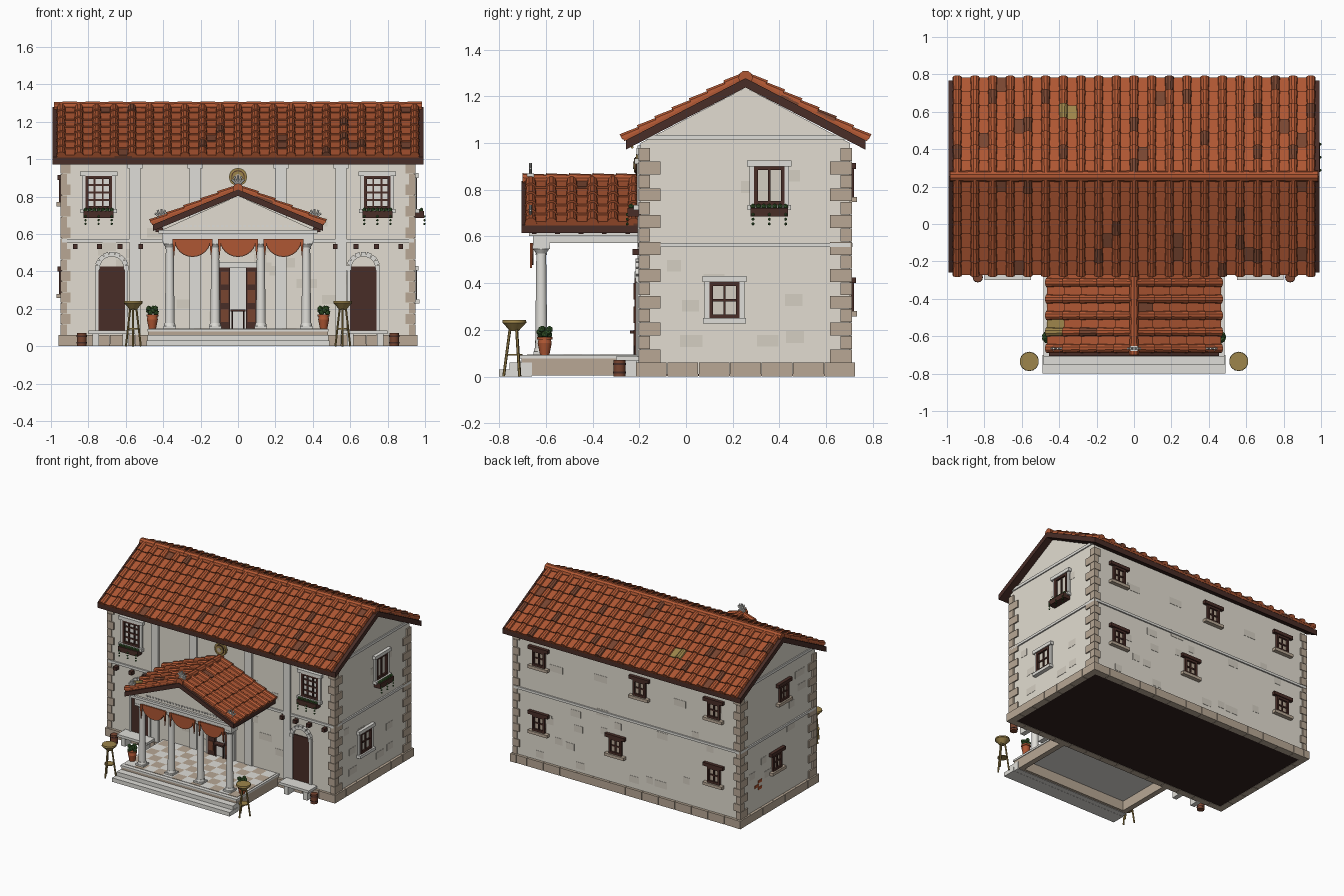
import bpy, bmesh, math, random
from mathutils import Matrix, Vector

if "Cube" in bpy.data.objects:
    bpy.data.objects.remove(bpy.data.objects["Cube"])

random.seed(7)
COLOURS = {
    "plaster": (0.76, 0.72, 0.635), "worn_plaster": (0.66, 0.62, 0.54), "stone": (0.48, 0.39, 0.30),
    "marble": (0.74, 0.73, 0.69), "terracotta": (0.43, 0.095, 0.033), "dark_tile": (0.19, 0.06, 0.03),
    "dark_wood": (0.065, 0.026, 0.020), "bronze": (0.34, 0.235, 0.07), "leaf": (0.045, 0.12, 0.03),
    "shadow_floor": (0.03, 0.015, 0.013)}
for name, c in COLOURS.items():
    bpy.data.materials.new(name).diffuse_color = (*c, 1)
KEYS, I, T, SIDES = list(COLOURS), Matrix.Identity(4), Matrix.Translation, (-1, 1)
bm = bmesh.new()  # the part being built


def rot(deg, axis):
    return Matrix.Rotation(math.radians(deg), 4, axis)


def paint(verts, mat):
    for f in {f for v in verts for f in v.link_faces}:
        f.material_index = KEYS.index(mat)


def box(x, y, z, mat, M=I):
    """Box between two limits per axis."""
    c, s = T([sum(p) / 2 for p in (x, y, z)]), Matrix.Diagonal([abs(b - a) for a, b in (x, y, z)] + [1])
    paint(bmesh.ops.create_cube(bm, size=1, matrix=M @ c @ s)["verts"], mat)


def cone(p, r1, r2, h, mat, seg=12, M=I):
    """Upright cone or cylinder standing on p."""
    m = M @ T(Vector(p) + Vector((0, 0, h / 2)))
    paint(bmesh.ops.create_cone(bm, cap_ends=True, segments=seg, radius1=r1, radius2=r2, depth=h,
                                matrix=m)["verts"], mat)


def rod(a, b, r, mat):
    d = Vector(b) - Vector(a)
    cone((0, 0, 0), r, r, d.length, mat, 6, T(a) @ d.to_track_quat('Z', 'Y').to_matrix().to_4x4())


def ball(p, r, mat):
    paint(bmesh.ops.create_icosphere(bm, subdivisions=1, radius=r, matrix=T(p))["verts"], mat)


def prism(a, b, mat):
    """Closed solid between two matching outlines."""
    va, vb = [bm.verts.new(p) for p in a], [bm.verts.new(p) for p in b]
    n = len(va)
    fs = [bm.faces.new(va), bm.faces.new(vb[::-1])]
    fs += [bm.faces.new((va[i], vb[i], vb[(i + 1) % n], va[(i + 1) % n])) for i in range(n)]
    paint(va + vb, mat)
    bmesh.ops.recalc_face_normals(bm, faces=fs)


def finish(name, smooth=False):
    """Turn the current mesh into a named object and start the next one."""
    global bm
    me = bpy.data.meshes.new(name)
    used = sorted({f.material_index for f in bm.faces})
    for f in bm.faces:
        f.material_index = used.index(f.material_index)
    bm.to_mesh(me)
    bm.free()
    bm = bmesh.new()
    for i in used:
        me.materials.append(bpy.data.materials[KEYS[i]])
    ob = bpy.data.objects.new(name, me)
    bpy.context.collection.objects.link(ob)
    if smooth:
        bpy.context.view_layer.objects.active = ob
        ob.select_set(True)
        bpy.ops.object.shade_smooth_by_angle(angle=math.radians(40))
        ob.select_set(False)


def tiles(o, u, v, lo, hi, first, pitch, rows, length, gold):
    """Pan and barrel tiles: u runs along the ridge, v down the slope."""
    o, u, v = Vector(o), Vector(u), Vector(v).normalized()
    w = u.cross(v) * (1 if u.cross(v).z > 0 else -1)
    at = lambda a, b, c: o + u * a + v * b + w * c
    pick = lambda: "bronze" if (c, r) == gold else "dark_tile" if random.random() < 0.05 else "terracotta"
    step, arc = length / rows, [math.pi * i / 5 for i in range(6)]
    for c in range(-1, int((hi - first) / pitch + 0.5) + 1):
        x = first + c * pitch
        a, b = max(lo, x), min(hi, x + pitch)
        for r in range(rows):
            v0, v1 = r * step, (r + 1.05) * step
            if b - a > 0.01:
                prism(*[[at(p, q, h) for p, h in ((a, -.004), (b, -.004), (b, t), (a, t))]
                        for q, t in ((v0, .004), (v1, .013))], pick())
            if lo + .01 < x < hi - .01:
                prism(*[[at(x + R * math.cos(k), q, t + R * math.sin(k)) for k in arc]
                        for q, R, t in ((v0, .021, .002), (v1 + .004, .026, .007))], pick())


def chevron(e, za, ze, t):
    return [(-e, ze), (0, za), (e, ze), (e, ze - t), (0, za - t), (-e, ze - t)]


# Wall frames: local x along the wall, local -y outward
Y0, Y1 = -.195, .702
FRONT, RIGHT = T((0, Y0, 0)), T((.94, .255, 0)) @ rot(90, 'Z')
BACK, LEFT = T((0, Y1, 0)) @ rot(180, 'Z'), T((-.94, .255, 0)) @ rot(-90, 'Z')
WALLS = ((FRONT, .94), (RIGHT, .45), (BACK, .94), (LEFT, .45))

# Gabled walls with faded areas and a few bare bricks
outline = [(Y0, .01), (Y1, .01), (Y1, 1.0), (.255, 1.238), (Y0, 1.0)]
prism(*[[(x, y, z) for y, z in outline] for x in (-.94, .94)], "plaster")
for M, half in WALLS:
    for k in range(int(half * 24)):
        x, z = random.uniform(-half + .1, half - .2), random.uniform(.08, .88)
        box((x, x + random.uniform(.05, .11)), (-.002, .01), (z, z + .05), "worn_plaster", M)
for y, z in ((.44, .2), (.48, .225), (.44, .25)):
    box((-.944, -.93), (y, y + .045), (z, z + .02), "terracotta")
finish("house_walls")

# Stone plinth and corner blocks
for M, half in WALLS:
    n = round(half * 2 / .132)
    p = (2 * half + .042) / n
    for x in [-half - .021 + i * p for i in range(n)]:
        box((x + .0015, x + p - .0015), (-.02, .03), (0, .06), "stone", M)
for s in SIDES:
    for y, t in ((Y0, -1), (Y1, 1)):
        for i in range(16):
            wx, wy = ((.035, .095), (.055, .05))[i % 2]
            z = .061 + i * .0575
            box((s * .95, s * (.95 - wx)), (y + t * .008, y - t * (wy - .01)), (z, z + .055), "stone")
finish("plinth_and_corner_blocks")

# String courses, gable mouldings, pilasters, underside
for M, half in WALLS:
    box((-half, half), (-.01, .01), (.555, .573), "marble", M)
    if half < .5:
        box((-half, half), (-.008, .01), (1.015, 1.035), "marble", M)
for x in (-.55, -.23, .23, .55):
    box((x - .03, x + .03), (-.208, -.19), (.06, .99), "marble")
    box((x - .04, x + .04), (-.212, -.19), (.95, .98), "marble")
finish("string_courses_and_pilasters")
box((-.955, .955), (-.21, .715), (.002, .012), "shadow_floor")
finish("house_underside")

# Main roof
prism(*[[(x, y + .255, z) for y, z in chevron(.513, 1.278, 1.012, .04)] for x in (-.993, .993)], "dark_wood")
finish("main_roof_deck")
for s, gold in ((-1, None), (1, (6, 4))):
    tiles((0, .255, 1.282), (1, 0, 0), (0, s * .513, -.266), -.968, .968, -.945, .0945, 7, .583, gold)
for i in range(16):
    cone((0, 0, 0), .027, .031, .124, "terracotta", 10, T((-.985 + i * .123, .255, 1.28)) @ rot(90, 'Y'))
finish("main_roof_tiles")

# Hollow portico podium with steps and checkered floor
box((-.49, .49), (-.8, -.7), (0, .03), "marble")
box((-.485, .485), (-.755, -.66), (0.001, .06), "marble")
box((-.48, .48), (-.705, -.64), (.004, .09), "stone")
for s in SIDES:
    box((s * .48, s * .44), (-.705, -.2), (.004, .09), "stone")
box((-.485, .485), (-.71, -.2), (.078, .092), "marble")
finish("podium_steps")
for i in range(12):
    for j in range(6):
        x, y = -.468 + i * .078, -.68 + j * .078
        box((x, x + .078), (y, y + .078), (.09, .095), ("marble", "stone")[(i + j) % 2])
finish("checkered_floor")

# Columns
for x in (-.365, -.122, .122, .365):
    for z, h, r in ((.092, .015, .034), (.546, .016, .037)):
        box((x - r, x + r), (-.62 - r, -.62 + r), (z, z + h), "marble")
    for z, r1, r2, h in ((.107, .032, .028, .016), (.123, .026, .021, .397), (.52, .025, .025, .008),
                         (.528, .022, .034, .018)):
        cone((x, -.62, z), r1, r2, h, "marble", 16)
finish("portico_columns", True)

# Entablature, pediment, dentils
box((-.405, .405), (-.655, -.585), (.56, .605), "marble")
for s in SIDES:
    box((s * .335, s * .405), (-.6, -.2), (.572, .605), "marble")
box((-.425, .425), (-.672, -.2), (.603, .622), "marble")
prism(*[[(-.41, y, .62), (.41, y, .62), (0, y, .805)] for y in (-.655, -.2)], "plaster")
for x in [-.3 + i * .024 for i in range(26)]:
    box((x - .006, x + .006), (-.662, -.65), (.638, .648), "marble")
finish("entablature_and_pediment")

# Portico roof
prism(*[[(x, y, z) for x, z in chevron(.455, .838, .65, .034)] for y in (-.705, -.2)], "dark_wood")
for s in SIDES:
    for y in [-.66 + i * .1 for i in range(5)]:
        box((s * .40, s * .44), (y, y + .02), (.61, .635), "dark_wood")
finish("portico_roof_deck")
for s, gold in ((-1, (1, 4)), (1, None)):
    tiles((0, 0, .841), (0, 1, 0), (s * .455, 0, -.188), -.69, -.2, -.665, .088, 5, .492, gold)
for i in range(5):
    cone((0, 0, 0), .028, .023, .104, "terracotta", 10, T((0, -.70 + i * .1, .843)) @ rot(-90, 'X'))
finish("portico_roof_tiles")

# Palmette ornaments, wall medallion, rods under the eaves
for x, z in ((0, .86), (-.41, .68), (.41, .68)):
    box((x - .022, x + .022), (-.68, -.652), (z - .02, z + .01), "marble")
    for a in (-1.2, -.6, 0, .6, 1.2):
        rod((x, -.666, z), (x + .036 * math.sin(a), -.666, z + .02 + .034 * math.cos(a)), .006, "marble")
finish("roof_ornaments")
for r, h, m in ((.048, .02, "bronze"), (.036, .024, "dark_wood"), (.031, .028, "bronze"), (.016, .032, "stone")):
    cone((0, 0, 0), r, r, h, m, 20, T((0, Y0, .905)) @ rot(90, 'X'))
for s in SIDES:
    rod((s * .22, -.23, .982), (s * .37, -.23, .982), .006, "bronze")
finish("medallion_and_rods")

# Draped swags with side tails
for x in (-.243, 0, .243):
    for sc, y, m in ((1, -.66, "dark_tile"), (.94, -.664, "terracotta")):
        arc = [math.pi * (1 + i / 12) for i in range(13)]
        pts = [(x + .098 * sc * math.cos(a), .572 + .095 * sc * math.sin(a)) for a in arc]
        prism(*[[(p, q, r) for p, r in pts] for q in (y, y + .006)], m)
    for s in SIDES:
        prism(*[[(x + s * .088, q, .572), (x + s * .108, q, .572), (x + s * .1, q, .465)]
                for q in (-.669, -.66)], "terracotta")
finish("swags")


def window(name, M, x, z0, z1, w, pane, bars=(), rustic=False, planter=False):
    """Framed window with sill, lintel and optional flower box."""
    M, h, f = M @ T((x, 0, 0)), w / 2, "dark_wood"
    box((-h, h), (-.004, .01), (z0, z1), pane, M)
    for s in SIDES:
        box((s * h, s * (h - .016)), (-.018, .01), (z0, z1), f, M)
        if not rustic:
            box((s * h, s * (h + .02)), (-.014, .01), (z0, z1), "marble", M)
    for z in (z0, z1 - .016):
        box((-h, h), (-.018, .01), (z, z + .016), f, M)
    for v in ((-.022, .022) if len(bars) > 1 else (0,)):
        box((v - .005, v + .005), (-.012, .01), (z0, z1), f, M)
    for z in [z0 + (z1 - z0) * k for k in bars]:
        box((-h, h), (-.011, .01), (z - .005, z + .005), f, M)
    box((-h - .03, h + .03), (-.025, .01), (z1, z1 + .025), f if rustic else "marble", M)
    box((-h - .028, h + .028), (-.03, .01), (z0 - .022, z0), "stone" if rustic else "marble", M)
    if planter:
        box((-.08, .08), (-.055, 0), (z0 - .05, z0 - .012), f, M)
        for k in range(7):
            for d in (0, .035, .055, .075) if k % 3 == 0 else (0,):
                ball(M @ Vector((-.07 + k * .0233, -.057 if d else -.04, z0 - .006 - d)), .007 if d else .012, "leaf")
    finish(name)


for x in (-.745, .745):
    window("front_window", FRONT, x, .735, .91, .14, "marble", (.27, .5, .73), planter=True)
window("right_upper_window", RIGHT, .102, .735, .90, .13, "worn_plaster", planter=True)
window("right_lower_window", RIGHT, -.09, .25, .405, .13, "worn_plaster", (.5,))
for x, z in ((-.73, .77), (.11, .77), (.73, .77), (-.73, .28), (-.09, .28), (.73, .28)):
    window("back_window", BACK, x, z, z + .12, .105, "stone", (.5,), True)
for x, z in ((.065, .77), (-.015, .28)):
    window("left_window", LEFT, x, z, z + .12, .105, "stone", (.5,), True)

# Side doors with stone arches
for x in (-.675, .67):
    box((x - .07, x + .07), (-.203, -.19), (.085, .425), "dark_wood")
    for s in SIDES:
        box((x + s * .07, x + s * .088), (-.21, -.19), (.06, .42), "marble")
    for k in range(9):
        box((-.0135, .0135), (-.016, .01), (.064, .09), "marble", T((x, -.2, .415)) @ rot(22 * k - 88, 'Y'))
finish("side_doors")

# Open central door with a small table, and beam ends
for s in SIDES:
    box((s * .1, s * .042), (-.22, -.19), (.095, .42), "dark_wood")
    for z in (.13, .23, .33):
        box((s * .09, s * .052), (-.224, -.215), (z, z + .07), "dark_tile")
    box((s * .1, s * .118), (-.215, -.19), (.095, .43), "marble")
    rod((s * .03, -.22, .095), (s * .03, -.22, .19), .005, "dark_wood")
box((-.042, .042), (-.199, -.19), (.095, .42), "marble")
box((-.125, .125), (-.22, -.19), (.42, .45), "marble")
box((-.04, .04), (-.24, -.2), (.185, .197), "dark_wood")
finish("central_door")
for x in [s * p for s in SIDES for p in (.87, .74, .63, .52)]:
    box((x - .013, x + .013), (-.23, -.19), (.52, .546), "dark_wood")
finish("beam_ends")

# Mirrored bench, bucket, brazier and potted shrub
for s in SIDES:
    box((s * .55, s * .80), (-.30, -.2), (.066, .085), "marble")
    for x in (.60, .76):
        box((s * x - .018, s * x + .018), (-.285, -.21), (0, .066), "marble")
    finish("bench")
    for z, r, h, m in ((0, .026, .07, "dark_tile"), (.014, .0275, .008, "dark_wood"), (.05, .0275, .008, "dark_wood")):
        cone((s * .835, -.285, z), r, r, h, m)
    finish("bucket", True)
    x, y = s * .56, -.735
    for z, a, b, h in ((.195, .018, .05, .035), (.23, .052, .05, .012), (.09, .034, .034, .007)):
        cone((x, y, z), a, b, h, "bronze", 14)
    for c, d in [(math.cos(k * 2.094 + .5), math.sin(k * 2.094 + .5)) for k in range(3)]:
        rod((x + .046 * c, y + .046 * d, 0), (x + .018 * c, y + .018 * d, .21), .006, "bronze")
    finish("brazier", True)
    x, y = s * .458, -.605
    for z, a, b, h in ((.093, .02, .03, .05), (.143, .03, .027, .015), (.158, .033, .033, .012)):
        cone((x, y, z), a, b, h, "terracotta", 14)
    for k in range(9):
        ball((x + .021 * math.cos(k * .7), y + .021 * math.sin(k * .7), .18 + .011 * (k % 3)), .016, "leaf")
    finish("potted_shrub", True)

for m in bpy.data.materials:
    if m.users and not m.is_grease_pencil:
        m.use_nodes = True
        m.node_tree.nodes["Principled BSDF"].inputs["Base Color"].default_value = m.diffuse_color
